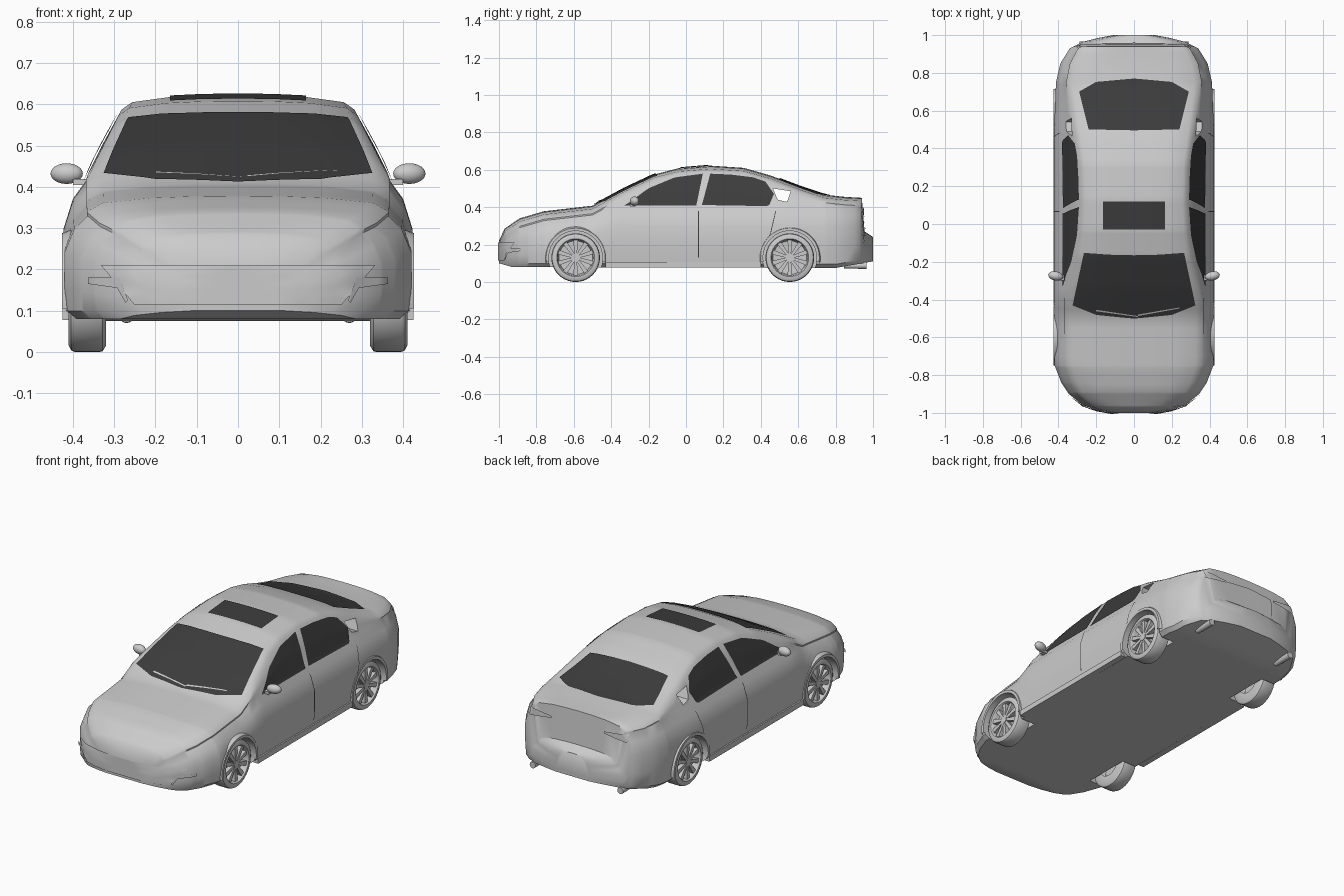
import bpy, bmesh, math
from mathutils import Vector, Matrix
from mathutils.bvhtree import BVHTree

if "Cube" in bpy.data.objects:
    bpy.data.objects.remove(bpy.data.objects["Cube"])


def material(name, value):
    m = bpy.data.materials.new(name)
    m.use_nodes = True
    colour = (value, value, value, 1)
    m.diffuse_color = colour
    m.node_tree.nodes["Principled BSDF"].inputs["Base Color"].default_value = colour
    return m


PAINT = material("grey paint", 0.6)
GLASS = material("dark glass", 0.045)


def finish(name, bm, mat=PAINT, smooth=35):
    me = bpy.data.meshes.new(name)
    bm.to_mesh(me)
    bm.free()
    me.materials.append(mat)
    ob = bpy.data.objects.new(name, me)
    bpy.context.collection.objects.link(ob)
    bpy.ops.object.select_all(action="DESELECT")
    ob.select_set(True)
    bpy.context.view_layer.objects.active = ob
    bpy.ops.object.shade_smooth_by_angle(angle=math.radians(smooth))
    return ob


def interp(t, pts):
    for (a, va), (b, vb) in zip(pts, pts[1:]):
        if t <= b:
            return va + (vb - va) * max(0, (t - a) / (b - a))
    return pts[-1][1]


# Key curves along the length: centre height, half width, underside
TOP = [(-1, .22), (-.97, .285), (-.89, .34), (-.76, .378), (-.5, .408), (-.33, .5), (-.17, .575),
       (-.04, .608), (.13, .622), (.31, .61), (.45, .57), (.61, .51), (.74, .467), (.85, .455),
       (.94, .45), (.955, .27), (1, .24)]
WIDTH = [(-1, .12), (-.985, .2), (-.96, .27), (-.9, .345), (-.84, .385), (-.75, .42), (-.3, .423),
         (.5, .423), (.75, .413), (.85, .39), (.93, .34), (.965, .27), (.985, .19), (1, .11)]
UNDER = [(-1, .1), (-.93, .08), (.8, .075), (1, .11)]


def section(y):
    top, w, low = (interp(y, c) for c in (TOP, WIDTH, UNDER))
    belt = min(.415, top - .05)
    h = belt - low
    rail = max(belt + .01, top - .035)
    xb = w * .87
    xr = xb - .5 * (rail - belt)
    half = [(.5 * w, low), (.93 * w, low), (.985 * w, low + .02), (w, low + .3 * h),
            (w, low + .65 * h), (.945 * w, low + .87 * h), (xb, belt),
            ((xb + xr) / 2 + .004, (belt + rail) / 2), (xr, rail),
            (.91 * xr, top - .017), (.6 * xr, top - .005), (.3 * xr, top - .001)]
    ring = [(0, low)] + half + [(0, top)] + [(-x, z) for x, z in reversed(half)]
    return [Vector((x, y, z)) for x, z in ring]


# Body shell lofted through cross-sections
stations = sorted({p[0] for c in (TOP, WIDTH, UNDER) for p in c} | {i / 20 for i in range(-18, 19)})
bm = bmesh.new()
rings = [[bm.verts.new(p) for p in section(y)] for y in stations]
for r, s in zip(rings, rings[1:]):
    for i in range(len(r)):
        j = (i + 1) % len(r)
        bm.faces.new((r[i], r[j], s[j], s[i]))
bm.faces.new(rings[0])
bm.faces.new(rings[-1])
bmesh.ops.recalc_face_normals(bm, faces=bm.faces)
SURFACE = BVHTree.FromBMesh(bm)
body = finish("body_shell", bm)


def cut(target, bm):
    bmesh.ops.recalc_face_normals(bm, faces=bm.faces)
    cutter = finish("cutter", bm)
    cutter.hide_render = True
    mod = target.modifiers.new("cut", "BOOLEAN")
    mod.object, mod.solver = cutter, "EXACT"
    bpy.context.view_layer.objects.active = target
    bpy.ops.object.modifier_apply(modifier=mod.name)
    bpy.data.objects.remove(cutter)


# Wheel arches and open rear quarter windows
AXLES = {"front": -.59, "rear": .555}
R = .13
ACROSS = Matrix.Rotation(math.pi / 2, 4, "Y")
for y in AXLES.values():
    for s in (1, -1):
        bm = bmesh.new()
        bmesh.ops.create_cone(bm, cap_ends=True, segments=40, radius1=.145, radius2=.145, depth=.3,
                              matrix=Matrix.Translation((s * .455, y, R)) @ ACROSS)
        cut(body, bm)
bm = bmesh.new()
f = bm.faces.new([bm.verts.new((-.6, y, z)) for y, z in
                  ((.465, .5), (.56, .485), (.54, .428), (.49, .44))])
ext = bmesh.ops.extrude_face_region(bm, geom=[f])["geom"]
bmesh.ops.translate(bm, vec=(1.2, 0, 0), verts=[v for v in ext if isinstance(v, bmesh.types.BMVert)])
cut(body, bm)
bpy.ops.object.select_all(action="DESELECT")
body.select_set(True)
bpy.ops.object.shade_smooth_by_angle(angle=math.radians(35))


def plate(name, low, high, out, mat=GLASS, lift=.005, n=20, m=12):
    """Sheet between two edge lines, laid onto the shell; out is the facing direction."""
    out = Vector(out)
    axis = max(range(3), key=lambda i: abs(out[i]))

    def along(line, t):
        k = min(int(t * (len(line) - 1)), len(line) - 2)
        return Vector(line[k]).lerp(Vector(line[k + 1]), t * (len(line) - 1) - k)

    bm = bmesh.new()
    grid = []
    for i in range(n + 1):
        row = []
        for j in range(m + 1):
            p = list(along(low, i / n).lerp(along(high, i / n), j / m))
            p.insert(axis, 0)
            hit = SURFACE.ray_cast(Vector(p) + out * 2, -out)
            row.append(bm.verts.new(hit[0] + (hit[1] + out).normalized() * lift))
        grid.append(row)
    for a, b in zip(grid, grid[1:]):
        for j in range(m):
            f = bm.faces.new((a[j], b[j], b[j + 1], a[j + 1]))
            f.normal_update()
            if f.normal.dot(out) < 0:
                f.normal_flip()
    return finish(name, bm, mat)


# Windscreen, rear window and sunroof
UP, BACK, FRONT = (0, 0, 1), (0, 1, 0), (0, -1, 0)
plate("windscreen", [(-.325, -.43), (-.2, -.48), (0, -.5), (.2, -.48), (.325, -.43)],
      [(-.265, -.152), (-.13, -.162), (0, -.165), (.13, -.162), (.265, -.152)], UP)
plate("rear_window", [(-.24, .5), (0, .495), (.24, .5)],
      [(-.29, .7), (-.2, .752), (0, .77), (.2, .752), (.29, .7)], UP)
plate("sunroof", [(-.165, -.03), (.165, -.03)], [(-.165, .12), (.165, .12)], UP)

# Parts on both sides
for s, side in ((1, "left"), (-1, "right")):
    out = (s, 0, 0)
    plate(side + "_front_window", [(-.33, .408), (-.2, .408), (-.07, .408), (.055, .408)],
          [(-.31, .42), (-.2, .5), (-.06, .558), (.09, .578)], out)
    plate(side + "_rear_window", [(.085, .41), (.2, .408), (.32, .406), (.43, .404)],
          [(.13, .578), (.24, .573), (.36, .558), (.425, .535)], out)
    plate(side + "_rear_window_corner", [(.43, .404), (.425, .535)], [(.445, .41), (.47, .47)], out)
    plate(side + "_door_gap", [(.064, .13), (.064, .38)], [(.069, .13), (.069, .38)],
          out, lift=.002, m=1)
    plate(side + "_rear_door_gap", [(.4, .15), (.45, .26), (.478, .38)],
          [(.404, .15), (.454, .26), (.482, .38)], out, lift=.002, m=1)
    plate(side + "_bumper_vent", [(s * .27, .12), (s * .29, .155), (s * .36, .165)],
          [(s * .265, .125), (s * .285, .18), (s * .36, .18)], FRONT, PAINT, .008)
    plate(side + "_tail_lamp", [(s * .16, .375), (s * .3, .355)], [(s * .16, .385), (s * .3, .4)],
          BACK, PAINT, .007)

    # Door mirror: rounded housing on a short stalk
    bm = bmesh.new()
    bmesh.ops.create_uvsphere(bm, u_segments=20, v_segments=12, radius=1,
                              matrix=Matrix.Translation((s * .415, -.275, .432))
                              @ Matrix.Rotation(s * .2, 4, "Z") @ Matrix.Diagonal((.04, .024, .025, 1)))
    bmesh.ops.create_cube(bm, size=1, matrix=Matrix.Translation((s * .37, -.285, .412))
                          @ Matrix.Diagonal((.06, .03, .015, 1)))
    finish(side + "_mirror", bm)

    # Sill and exhaust tip
    bm = bmesh.new()
    bmesh.ops.create_cube(bm, size=1, matrix=Matrix.Translation((s * .408, -.015, .092))
                          @ Matrix.Diagonal((.035, .83, .03, 1)))
    finish(side + "_sill", bm)
    bm = bmesh.new()
    bmesh.ops.create_cone(bm, cap_ends=True, segments=16, radius1=.016, radius2=.018, depth=.12,
                          matrix=Matrix.Translation((s * .27, .905, .088))
                          @ Matrix.Rotation(-math.pi / 2, 4, "X"))
    finish(side + "_exhaust", bm)

    for end, y in AXLES.items():
        # Tyre and rim turned around the axle
        profile = [(.32, .07), (.32, .115), (.328, .128), (.335, R), (.395, R), (.404, .126), (.41, .114),
                   (.41, .101), (.404, .096), (.39, .094), (.375, .09), (.37, .02), (.37, .001)]
        bm = bmesh.new()
        vs = [bm.verts.new((s * x, y, R + r)) for x, r in profile]
        es = [bm.edges.new(e) for e in zip(vs, vs[1:])]
        bmesh.ops.spin(bm, geom=vs + es, cent=(0, y, R), axis=(1, 0, 0), angle=math.tau, steps=40,
                       use_merge=True)
        bmesh.ops.remove_doubles(bm, verts=bm.verts, dist=.0002)
        bmesh.ops.recalc_face_normals(bm, faces=bm.faces)
        if sum(f.normal.x * s * f.calc_area() for f in bm.faces if f.calc_center_median().x * s > .36) < 0:
            bmesh.ops.reverse_faces(bm, faces=bm.faces)
        finish(f"{end}_{side}_tyre", bm)
        # Hub and ten tapered spokes
        bm = bmesh.new()
        place = Matrix.Translation((s * .39, y, R))
        bmesh.ops.create_cone(bm, cap_ends=True, segments=16, radius1=.02, radius2=.02, depth=.03,
                              matrix=place @ ACROSS)
        for k in range(10):
            spoke = bmesh.ops.create_cube(bm, size=1)["verts"]
            for v in spoke:
                v.co = Vector((v.co.x * .024, v.co.y * (.013 + .012 * (v.co.z > 0)), .055 + v.co.z * .084))
            bmesh.ops.transform(bm, matrix=place @ Matrix.Rotation(math.tau * k / 10, 4, "X"), verts=spoke)
        finish(f"{end}_{side}_rim", bm)
        # Arch lip
        bm = bmesh.new()
        arcs = []
        for k in range(25):
            a = math.pi * (k / 24 * 1.1 - .05)
            arcs.append([bm.verts.new((s * x, y + r * math.cos(a), R + r * math.sin(a)))
                         for r, x in ((.143, .39), (.143, .426), (.158, .426), (.166, .405))])
        for a, b in zip(arcs, arcs[1:]):
            for i in range(3):
                bm.faces.new((a[i], b[i], b[i + 1], a[i + 1]))
        bmesh.ops.recalc_face_normals(bm, faces=bm.faces)
        if sum(f.normal.x * s for f in bm.faces) < 0:
            bmesh.ops.reverse_faces(bm, faces=bm.faces)
        finish(f"{end}_{side}_arch_lip", bm)

# Bumper panel, boot panel and wipers
plate("front_bumper_panel", [(-.25, .115), (.25, .115)], [(-.33, .21), (.33, .21)], FRONT, PAINT, .006)
plate("boot_panel", [(-.15, .28), (0, .275), (.15, .28)], [(-.15, .385), (0, .4), (.15, .385)], BACK, PAINT, .005)
for name, a, b in (("left_wiper", (.02, -.485), (.24, -.445)), ("right_wiper", (-.2, -.46), (.02, -.49))):
    plate(name, [a, b], [(a[0], a[1] + .008), (b[0], b[1] + .005)], UP, PAINT, .009, m=1)
